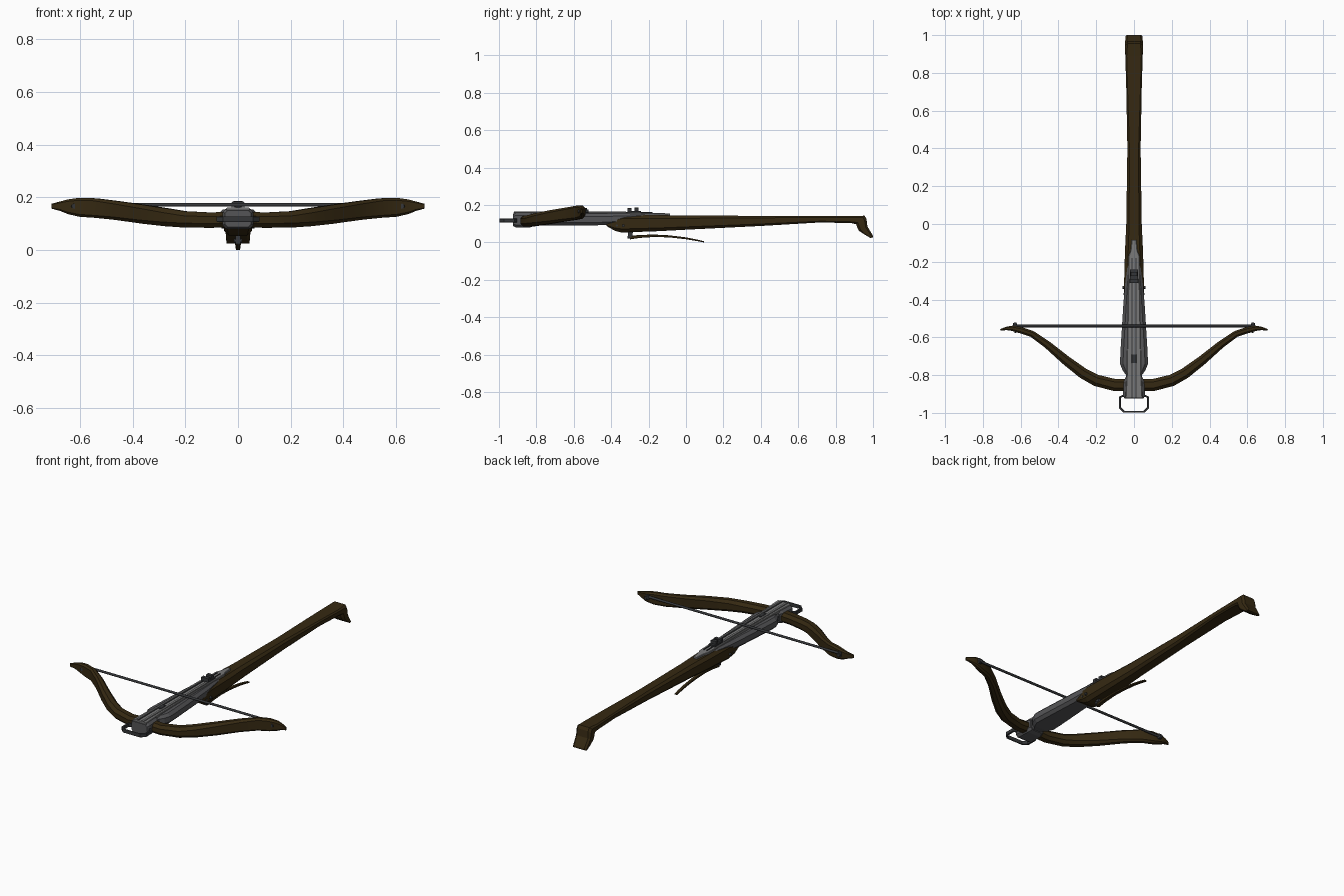
import bpy, bmesh, math
from mathutils import Vector as V


def mat(name, r, g, b):
    m = bpy.data.materials.new(name)
    m.diffuse_color = (r, g, b, 1)
    return m


WOOD = mat("dark wood", 0.036, 0.022, 0.006)
STEEL = mat("steel", 0.09, 0.09, 0.095)
RAIL = mat("bright steel", 0.19, 0.19, 0.19)
DARK = mat("dark iron", 0.035, 0.037, 0.04)


def loft(name, rings, material, closed=False, smooth=0):
    """Skin a list of equal-length point rings."""
    bm = bmesh.new()
    vs = [[bm.verts.new(p) for p in r] for r in rings]
    n = len(vs[0])
    pairs = list(zip(vs, vs[1:])) + ([(vs[-1], vs[0])] if closed else [])
    for a, b in pairs:
        for i in range(n):
            j = (i + 1) % n
            bm.faces.new((a[i], a[j], b[j], b[i]))
    if not closed:
        bm.faces.new(vs[0])
        bm.faces.new(vs[-1])
    bmesh.ops.recalc_face_normals(bm, faces=bm.faces)
    me = bpy.data.meshes.new(name)
    bm.to_mesh(me)
    bm.free()
    me.materials.append(material)
    ob = bpy.data.objects.new(name, me)
    bpy.context.collection.objects.link(ob)
    if smooth:
        bpy.context.view_layer.objects.active = ob
        ob.select_set(True)
        bpy.ops.object.shade_smooth_by_angle(angle=math.radians(smooth))
        ob.select_set(False)
    return ob


def octagon(c, u, v, hu, hv, k=0.3):
    """Chamfered rectangle ring about c in the plane u, v."""
    d = k * min(hu, hv)
    pts = [(hu, hv - d), (hu - d, hv), (d - hu, hv), (-hu, hv - d),
           (-hu, d - hv), (d - hu, -hv), (hu - d, -hv), (hu, d - hv)]
    return [c + u * a + v * b for a, b in pts]


def plank(name, rows, material, k=0.3, smooth=0):
    """rows: top y, top z, bottom y, bottom z, half width."""
    rings = []
    for yt, zt, yb, zb, w in rows:
        t, b = V((0, yt, zt)), V((0, yb, zb))
        rings.append(octagon((t + b) / 2, V((1, 0, 0)), (t - b).normalized(), w, (t - b).length / 2, k))
    return loft(name, rings, material, smooth=smooth)


def box(name, x, y0, y1, z0, z1, material, cx=0, k=0.2):
    ob = plank(name, [(y0, z1, y0, z0, x), (y1, z1, y1, z0, x)], material, k)
    ob.location.x = cx
    return ob


def rod(name, a, b, r, material, n=8):
    a, b = V(a), V(b)
    d = (b - a).normalized()
    u = d.orthogonal().normalized()
    w = d.cross(u)
    ring = [u * r * math.cos(2 * math.pi * i / n) + w * r * math.sin(2 * math.pi * i / n) for i in range(n)]
    return loft(name, [[a + p for p in ring], [b + p for p in ring]], material, smooth=50)


# wooden stock with down-turned butt
plank("stock", [
    (-0.425, 0.105, -0.425, 0.088, 0.045), (-0.375, 0.135, -0.38, 0.062, 0.052),
    (-0.33, 0.148, -0.345, 0.053, 0.053), (-0.15, 0.146, -0.15, 0.06, 0.048),
    (0.0, 0.144, 0.0, 0.068, 0.041), (0.4, 0.142, 0.4, 0.088, 0.035),
    (0.72, 0.141, 0.72, 0.107, 0.041), (0.89, 0.140, 0.885, 0.103, 0.046),
    (0.955, 0.143, 0.91, 0.097, 0.047), (0.965, 0.125, 0.915, 0.08, 0.048),
    (0.97, 0.085, 0.925, 0.062, 0.047), (1.0, 0.035, 0.945, 0.048, 0.045),
    (1.0, 0.026, 0.985, 0.024, 0.043)], WOOD, 0.4)

# steel body under the rail
plank("steel_body", [
    (-0.86, 0.150, -0.86, 0.092, 0.042), (-0.80, 0.150, -0.80, 0.092, 0.042),
    (-0.775, 0.152, -0.775, 0.090, 0.060), (-0.74, 0.154, -0.74, 0.090, 0.074),
    (-0.68, 0.154, -0.68, 0.090, 0.072), (-0.45, 0.155, -0.45, 0.092, 0.058),
    (-0.34, 0.154, -0.34, 0.10, 0.050), (-0.22, 0.152, -0.22, 0.12, 0.034)], STEEL, 0.5)

# front head block that clamps the bow
plank("head_block", [
    (-0.925, 0.150, -0.925, 0.088, 0.050), (-0.91, 0.157, -0.91, 0.080, 0.058),
    (-0.835, 0.157, -0.835, 0.080, 0.055), (-0.81, 0.152, -0.81, 0.088, 0.044)], STEEL, 0.35)

# top rail with raised side strips and bolt groove
plank("rail", [
    (-0.922, 0.161, -0.922, 0.145, 0.044), (-0.80, 0.161, -0.80, 0.145, 0.038),
    (-0.40, 0.160, -0.40, 0.142, 0.031), (-0.17, 0.158, -0.17, 0.138, 0.029),
    (-0.14, 0.157, -0.14, 0.138, 0.018), (-0.085, 0.155, -0.085, 0.138, 0.012)], RAIL)
for s in (-1, 1):
    box("rail_strip", 0.006, -0.92, -0.32, 0.150, 0.166, RAIL, 0.019 * s)
    box("groove_line", 0.002, -0.92, -0.18, 0.150, 0.1635, DARK, 0.0105 * s)
box("rail_slot", 0.012, -0.735, -0.69, 0.150, 0.167, DARK)

# string catch: base with two lugs
box("catch_base", 0.022, -0.31, -0.24, 0.150, 0.168, DARK)
box("catch_front_lug", 0.024, -0.312, -0.292, 0.16, 0.183, DARK)
box("catch_rear_lug", 0.018, -0.275, -0.255, 0.16, 0.186, DARK)

# curved bow: x, y, z, half thickness, half height
half = [(0.0, -0.853, 0.118, 0.033, 0.030), (0.10, -0.853, 0.113, 0.032, 0.029),
        (0.20, -0.828, 0.116, 0.031, 0.031), (0.27, -0.79, 0.124, 0.029, 0.034),
        (0.36, -0.722, 0.136, 0.025, 0.036), (0.46, -0.638, 0.150, 0.020, 0.036),
        (0.54, -0.582, 0.159, 0.017, 0.037), (0.60, -0.562, 0.162, 0.017, 0.036),
        (0.645, -0.552, 0.164, 0.014, 0.028), (0.675, -0.553, 0.166, 0.009, 0.018),
        (0.708, -0.560, 0.166, 0.004, 0.009)]
path = [(-x, *r) for x, *r in half[:0:-1]] + half
rings = []
for i, (x, y, z, t, h) in enumerate(path):
    a, b = path[max(i - 1, 0)], path[min(i + 1, len(path) - 1)]
    d = V((b[0] - a[0], b[1] - a[1], 0)).normalized()
    rings.append(octagon(V((x, y, z)), V((-d.y, d.x, 0)), V((0, 0, 1)), t, h, 0.55))
loft("bow", rings, WOOD, smooth=35)

# string and its end posts
rod("string", (-0.625, -0.54, 0.171), (0.625, -0.54, 0.171), 0.007, DARK)
for s in (-1, 1):
    rod("string_post", (0.632 * s, -0.522, 0.166), (0.622 * s, -0.575, 0.166), 0.010, DARK)
    rod("string_knot", (0.63 * s, -0.54, 0.155), (0.63 * s, -0.54, 0.183), 0.011, DARK)

# foot stirrup
loop = [(0.048, -0.905), (0.075, -0.918), (0.075, -0.972), (0.052, -0.994),
        (-0.052, -0.994), (-0.075, -0.972), (-0.075, -0.918), (-0.048, -0.905)]
c = V((0, -0.948, 0.117))
loft("stirrup", [octagon(V((x, y, 0.117)), (V((x, y, 0.117)) - c).normalized(), V((0, 0, 1)), 0.006, 0.0105)
                 for x, y in loop], DARK, closed=True)

# trigger: hanger, pivot and long curved lever
plank("trigger_hanger", [(-0.31, 0.062, -0.312, 0.022, 0.010), (-0.282, 0.065, -0.290, 0.018, 0.010)], DARK)
rod("trigger_pivot", (-0.016, -0.298, 0.035), (0.016, -0.298, 0.035), 0.009, DARK)
plank("trigger_lever", [
    (-0.30, 0.034, -0.30, 0.016, 0.011), (-0.25, 0.040, -0.25, 0.024, 0.011),
    (-0.17, 0.042, -0.17, 0.029, 0.010), (-0.09, 0.038, -0.09, 0.027, 0.010),
    (0.0, 0.027, 0.0, 0.017, 0.009), (0.06, 0.015, 0.06, 0.007, 0.009),
    (0.097, 0.006, 0.095, 0.0, 0.008)], WOOD)

# cross pins through the stock
rod("stock_pin", (-0.062, -0.335, 0.09), (0.062, -0.335, 0.09), 0.008, DARK)
rod("body_pin", (-0.055, -0.37, 0.09), (0.055, -0.37, 0.09), 0.006, DARK)
